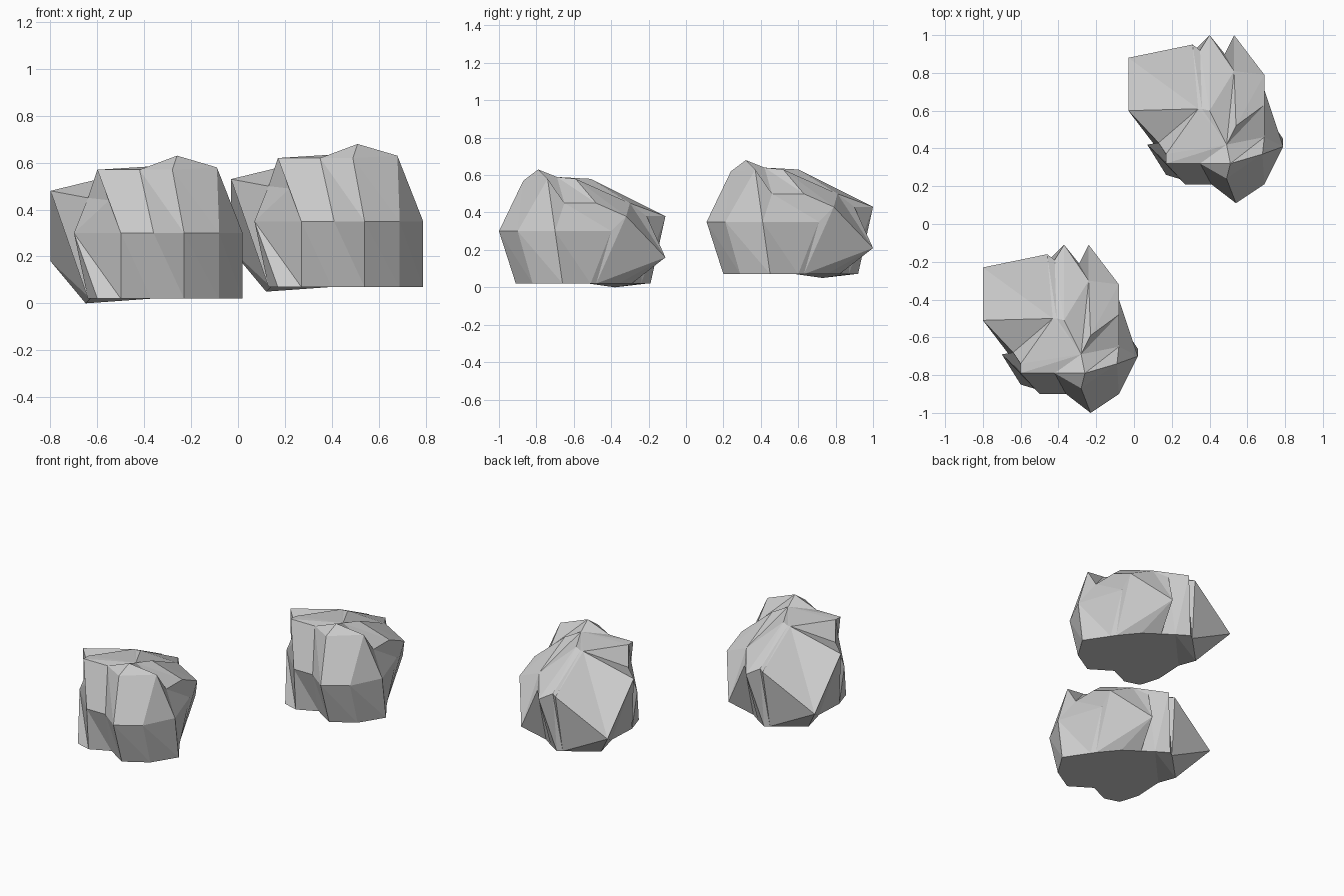
import bpy, bmesh

# Remove the default object
cube = bpy.data.objects.get("Cube")
if cube:
    bpy.data.objects.remove(cube, do_unlink=True)

# One stone colour
stone = bpy.data.materials.new("stone_grey")
stone.use_nodes = True
grey = (0.6, 0.6, 0.6, 1)
stone.diffuse_color = grey
for node in stone.node_tree.nodes:
    if node.type == 'BSDF_PRINCIPLED':
        node.inputs["Base Color"].default_value = grey

# Outlines in hundredths, counter-clockwise from the front corner
foot = [(-23, -91), (-8, -82), (2, -66), (-8, -51), (-10, -48), (-20, -36),
        (-30, -29), (-37, -24), (-45, -19), (-48, -21), (-65, -38), (-63, -52),
        (-64, -72), (-60, -85), (-50, -88), (-37, -82)]
waist = [(-23, -100, 30), (-8, -90, 30), (2, -70, 30), (-8, -40, 30),
         (-8, -32, 38), (-24, -11, 16), (-29, -21, 38), (-37, -11, 38),
         (-42, -19, 40), (-46, -16, 40), (-80, -23, 18), (-80, -51, 48),
         (-64, -68, 45), (-70, -69, 30), (-50, -90, 30), (-36, -90, 30)]
ridge = (-43, -50, 57)
saddle = (-24, -30, 45)
shoulder = [(-28, -87, 57), (-9, -74, 58), (-8, -65, 45), (-8, -48, 45),
            (-23, -59, 58), saddle, saddle, (-37, -51, 58),
            (-41, -50, 57), ridge, ridge, ridge,
            (-60, -74, 57), (-55, -83, 44), (-60, -79, 57), (-42, -79, 57)]
crown = [(-26, -79, 63), (-28, -69, 59)]
notch = 13                  # column that stops short of the crown
flipped = {4, 9, 12}        # columns whose walls fold the other way
peak_columns = {15, 0, 1}   # columns that rise to the peak


def add_verts(bm, points):
    return [bm.verts.new([c / 100 for c in p]) for p in points]


def folded_wall(bm, low, high, i, j):
    """Two triangles between neighbouring columns, folded along one diagonal."""
    a, b, c, d = low[i], low[j], high[j], high[i]
    folds = ((a, b, c), (a, c, d)) if i in flipped else ((a, b, d), (b, c, d))
    for fold in folds:
        bm.faces.new(fold)


def build_rock_mesh():
    bm = bmesh.new()
    # The foot is flat, with one corner dipping to the ground
    base = [(x, y, 0 if x == -65 else 2) for x, y in foot]
    bottom, middle, top = [add_verts(bm, ring) for ring in (base, waist, shoulder)]
    peak, plateau = add_verts(bm, crown)
    count = len(foot)

    # Underside and side walls
    bm.faces.new(bottom[::-1])
    for i in range(count):
        j = (i + 1) % count
        folded_wall(bm, bottom, middle, i, j)
        folded_wall(bm, middle, top, i, j)

    # Crown fans, bridging straight over the notch
    bm.faces.new((top[notch - 1], top[notch], top[notch + 1]))
    rim = [i for i in range(count) if i != notch]
    for i, j in zip(rim, rim[1:] + rim[:1]):
        bm.faces.new((top[i], top[j], peak if i in peak_columns else plateau))

    # Slopes between the peak and the plateau
    bm.faces.new((top[2], plateau, peak))
    bm.faces.new((top[15], peak, plateau))

    bmesh.ops.remove_doubles(bm, verts=bm.verts[:], dist=0.001)
    bmesh.ops.triangulate(bm, faces=bm.faces[:])
    bmesh.ops.recalc_face_normals(bm, faces=bm.faces[:])
    mesh = bpy.data.meshes.new("rock")
    bm.to_mesh(mesh)
    bm.free()
    mesh.materials.append(stone)
    return mesh


# Two matching rocks, the rear one slightly raised
rock_mesh = build_rock_mesh()
for name, place in (("front_rock", (0, 0, 0)), ("rear_rock", (0.77, 1.11, 0.05))):
    rock = bpy.data.objects.new(name, rock_mesh)
    rock.location = place
    bpy.context.collection.objects.link(rock)
